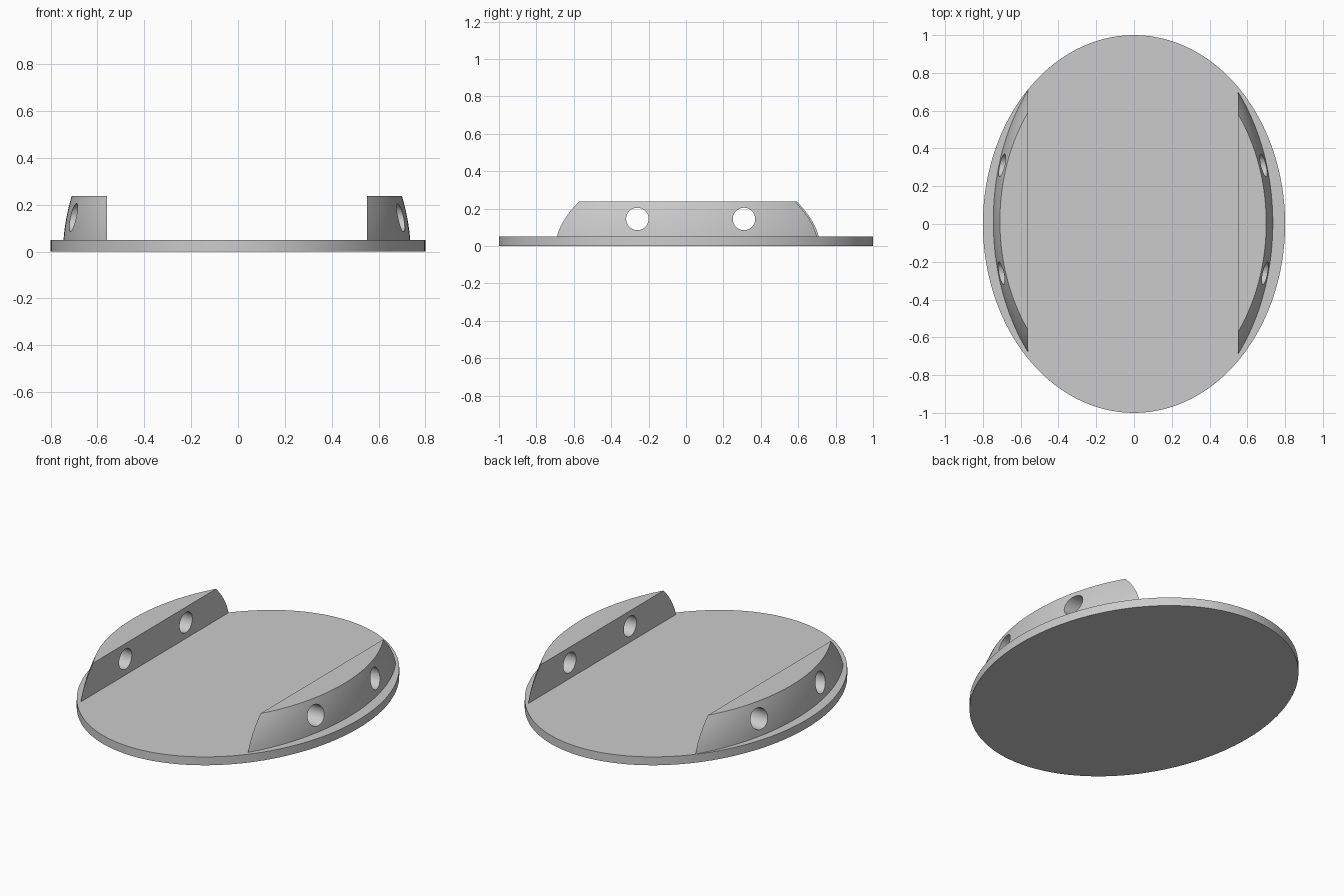
import bpy, bmesh, math

if "Cube" in bpy.data.objects:
    bpy.data.objects.remove(bpy.data.objects["Cube"], do_unlink=True)

grey = bpy.data.materials.new("plain grey")
grey.use_nodes = True
COLOUR = (0.6, 0.6, 0.6, 1)
grey.diffuse_color = COLOUR
grey.node_tree.nodes["Principled BSDF"].inputs["Base Color"].default_value = COLOUR

PLATE_TOP, RAIL_TOP = 0.05, 0.237
INNER = 0.555


def finish(ob):
    """Give the part its colour and smooth its curved sides."""
    ob.data.materials.clear()
    ob.data.materials.append(grey)
    bpy.ops.object.select_all(action='DESELECT')
    ob.select_set(True)
    bpy.context.view_layer.objects.active = ob
    bpy.ops.object.shade_smooth_by_angle(angle=math.radians(30))


# Oval base plate
bpy.ops.mesh.primitive_cylinder_add(vertices=128, radius=1, depth=PLATE_TOP,
                                    location=(0, 0, PLATE_TOP / 2))
plate = bpy.context.object
plate.name = "base_plate"
plate.scale.x = 0.8
bpy.ops.object.transform_apply(location=False, rotation=False, scale=True)
finish(plate)


def hole_cutter(y):
    bpy.ops.mesh.primitive_cylinder_add(vertices=48, radius=0.06, depth=2,
                                        location=(0, y, 0.145),
                                        rotation=(0, math.pi / 2, 0))
    cutter = bpy.context.object
    cutter.name = "hole_cutter"
    cutter.hide_render = True
    return cutter


def side_rail(name, side, y_mid, cutters):
    """Slice of an oval dome: flat inside and top, bulging outside."""
    bm = bmesh.new()
    levels, steps = 10, 48
    rings = []
    for i in range(levels + 1):
        t = i / levels
        z = PLATE_TOP + (RAIL_TOP - PLATE_TOP) * t
        shrink = 0.4 * t + 0.6 * t * t
        outer = 0.74 - 0.035 * shrink
        half = 0.695 - 0.117 * shrink
        end = math.acos(INNER / outer)
        length = half / math.sin(end)
        ring = []
        for j in range(steps + 1):
            a = end * (2 * j / steps - 1)
            ring.append(bm.verts.new((side * outer * math.cos(a) - 0.005,
                                      length * math.sin(a) + y_mid, z)))
        rings.append(ring)
    for low, high in zip(rings, rings[1:]):
        for j in range(steps):
            bm.faces.new((low[j], low[j + 1], high[j + 1], high[j]))
    bm.faces.new(rings[0])
    bm.faces.new(rings[-1])
    bm.faces.new([r[0] for r in rings] + [r[-1] for r in reversed(rings)])
    bmesh.ops.recalc_face_normals(bm, faces=bm.faces)
    mesh = bpy.data.meshes.new(name)
    bm.to_mesh(mesh)
    bm.free()
    rail = bpy.data.objects.new(name, mesh)
    bpy.context.collection.objects.link(rail)
    bpy.context.view_layer.objects.active = rail
    for cutter in cutters:
        mod = rail.modifiers.new("hole", 'BOOLEAN')
        mod.object = cutter
        mod.solver = 'EXACT'
        bpy.ops.object.modifier_apply(modifier=mod.name)
    finish(rail)


# Two rails, each pierced by two cross holes
cutters = [hole_cutter(y) for y in (-0.26, 0.31)]
side_rail("left_rail", 1, 0.005, cutters)
side_rail("right_rail", -1, 0.015, cutters)
for cutter in cutters:
    bpy.data.objects.remove(cutter, do_unlink=True)
